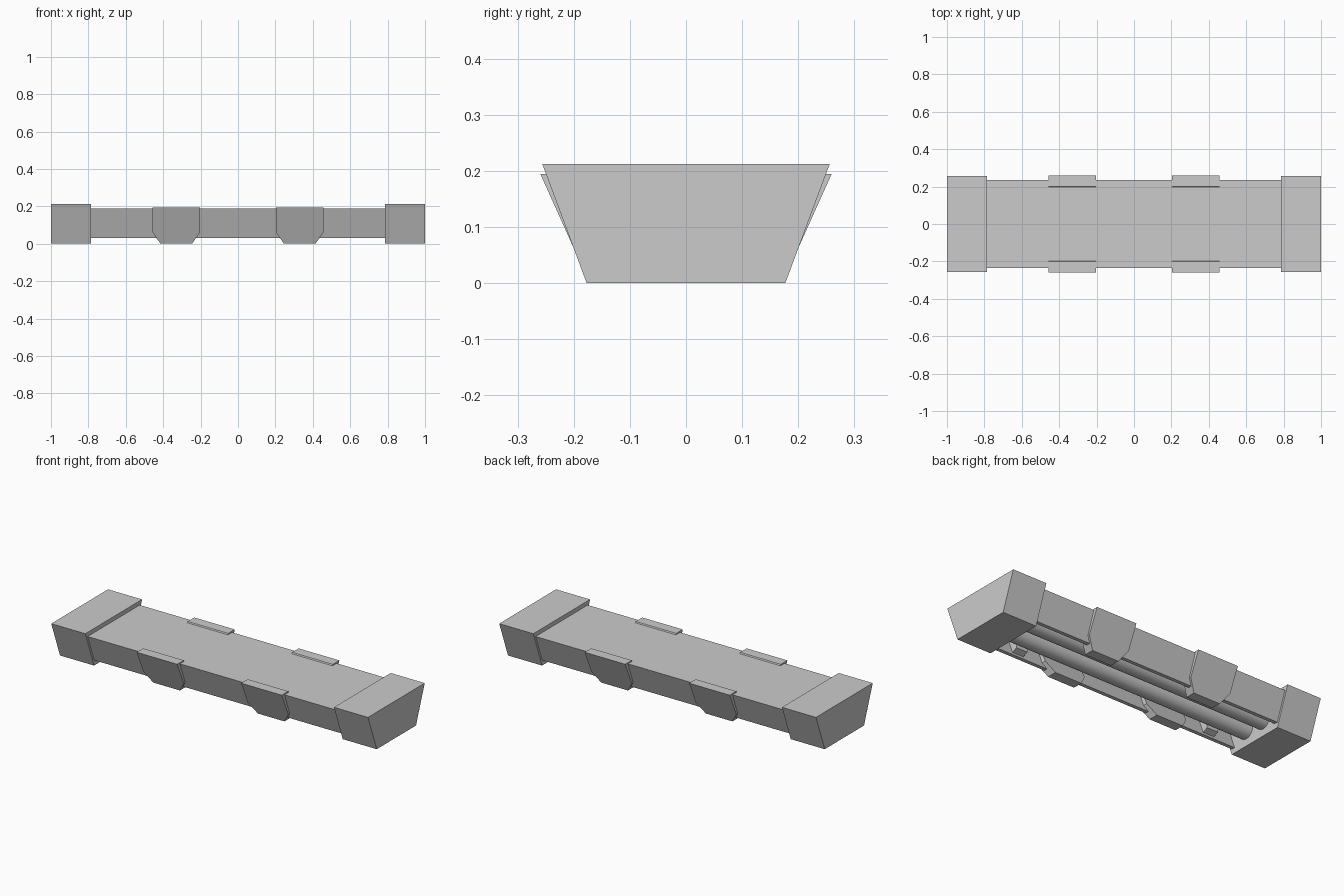
import bpy
import math

if "Cube" in bpy.data.objects:
    bpy.data.objects.remove(bpy.data.objects["Cube"])


def loft(name, ring_a, ring_b):
    """Closed solid between two matching outlines."""
    n = len(ring_a)
    faces = [tuple(range(n)), tuple(reversed(range(n, 2 * n)))]
    faces += [(i, i + n, (i + 1) % n + n, (i + 1) % n) for i in range(n)]
    mesh = bpy.data.meshes.new(name)
    mesh.from_pydata(ring_a + ring_b, [], faces)
    obj = bpy.data.objects.new(name, mesh)
    bpy.context.collection.objects.link(obj)
    # consistent outward normals
    bpy.context.view_layer.objects.active = obj
    obj.select_set(True)
    bpy.ops.object.mode_set(mode='EDIT')
    bpy.ops.mesh.select_all(action='SELECT')
    bpy.ops.mesh.normals_make_consistent(inside=False)
    bpy.ops.object.mode_set(mode='OBJECT')
    obj.select_set(False)
    return obj


def prism_x(name, profile, x0, x1):
    """Extrude a (y, z) profile along x."""
    return loft(name, [(x0, y, z) for y, z in profile],
                [(x1, y, z) for y, z in profile])


# Solid tapered end caps
cap = [(-0.177, 0), (0.177, 0), (0.256, 0.212), (-0.256, 0.212)]
prism_x("end_cap_left", cap, -1.0, -0.785)
prism_x("end_cap_right", cap, 0.785, 1.0)

# Tray body, a channel open at the bottom
half = [(0.235, 0.188), (0.176, 0.03), (0.155, 0.03), (0.206, 0.168)]
body = half + [(-y, z) for y, z in reversed(half)]
prism_x("tray_body", body, -0.785, 0.785)

# Sloping side clips with chamfered lower corners
clip = [(-0.128, 0.195), (0.128, 0.195), (0.128, 0.062),
        (0.084, 0.0), (-0.084, 0.0), (-0.128, 0.062)]
for cx in (-0.33, 0.33):
    for side in (-1, 1):
        outer = [(cx + x, side * (0.172 + 0.45 * z), z) for x, z in clip]
        inner = [(cx + x, side * (0.115 + 0.44 * z), z) for x, z in clip]
        loft("side_clip", outer, inner)

# Small ribs inside the side walls
for cx in (-0.62, 0.62):
    for side in (-1, 1):
        rib = [(side * y, z) for y, z in
               [(0.165, 0.045), (0.13, 0.06), (0.13, 0.175), (0.212, 0.175)]]
        prism_x("inner_rib", rib, cx - 0.035, cx + 0.035)

# Lengthwise tubes under the tray
for y in (-0.065, 0.065):
    bpy.ops.mesh.primitive_cylinder_add(
        vertices=24, radius=0.05, depth=1.6, location=(0, y, 0.09),
        rotation=(0, math.pi / 2, 0))
    bpy.context.object.name = "inner_tube"
    bpy.ops.object.shade_smooth_by_angle()
    bpy.context.object.select_set(False)
